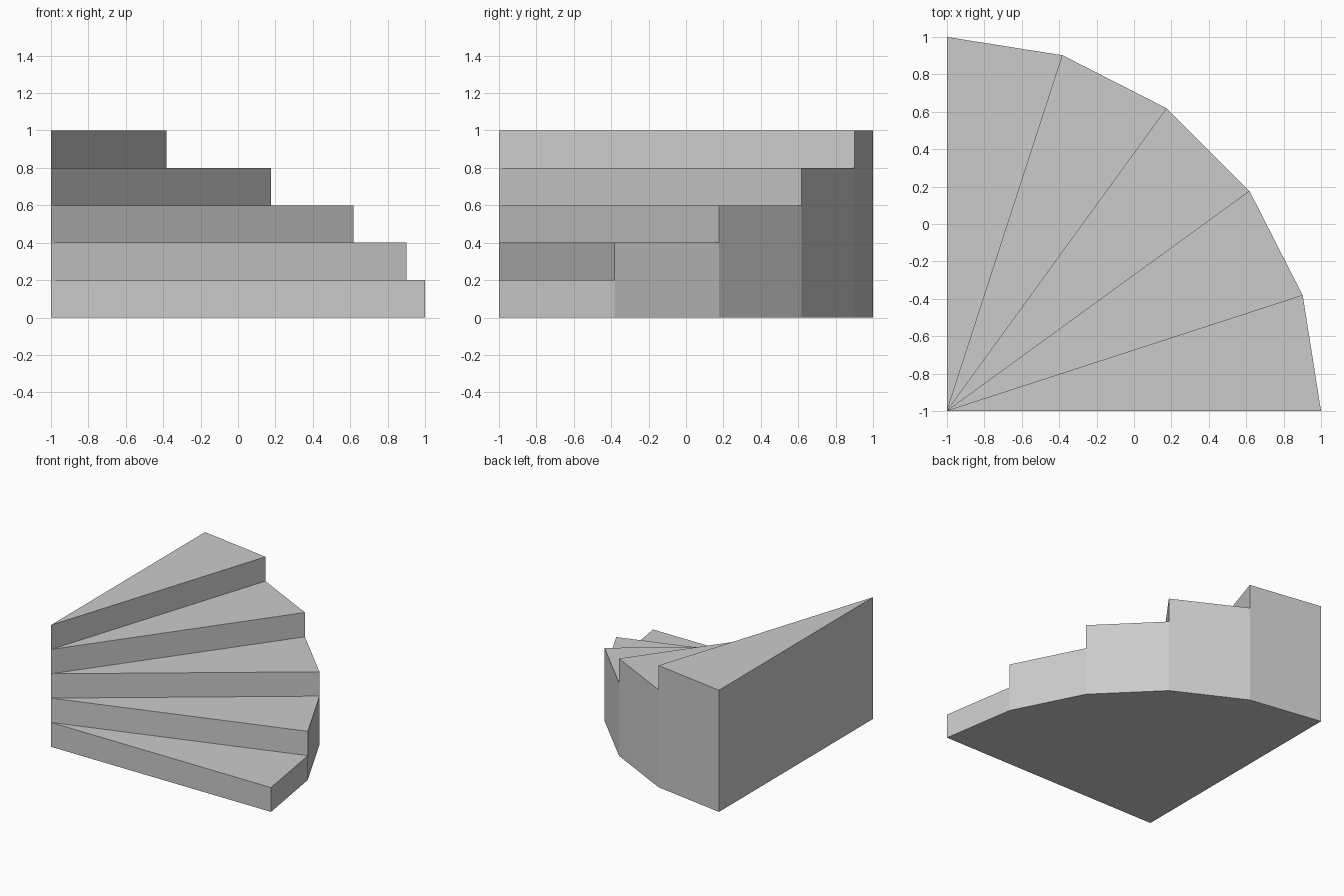
import bpy
import bmesh
from math import cos, sin, pi

cube = bpy.data.objects.get("Cube")
if cube:
    bpy.data.objects.remove(cube)

STEPS = 5
RADIUS = 2.0
RISE = 0.2

# Plain grey finish
grey = bpy.data.materials.new("light_grey")
grey.use_nodes = True
colour = (0.6, 0.6, 0.6, 1)
grey.diffuse_color = colour
grey.node_tree.nodes["Principled BSDF"].inputs["Base Color"].default_value = colour

bm = bmesh.new()


def rim(i, level):
    """Point on the outer edge at step division i, at a given step level."""
    a = i * pi / 2 / STEPS
    return (RADIUS * cos(a) - 1, RADIUS * sin(a) - 1, level * RISE)


def hub(level):
    """Point on the inner corner where all the steps meet."""
    return (-1, -1, level * RISE)


def face(*points):
    bm.faces.new([bm.verts.new(p) for p in points])


for i in range(STEPS):
    top = i + 1
    # Riser
    face(hub(i), rim(i, i), rim(i, top), hub(top))
    # Tread
    face(hub(top), rim(i, top), rim(i + 1, top))
    # Outer wall, sharing the corner of the step below
    wall = [rim(i, 0), rim(i + 1, 0), rim(i + 1, top), rim(i, top)]
    if i:
        wall.append(rim(i, i))
    face(*wall)

# Tall end wall and underside
face(rim(STEPS, 0), *[hub(k) for k in range(STEPS + 1)], rim(STEPS, STEPS))
face(hub(0), *[rim(i, 0) for i in range(STEPS, -1, -1)])

bmesh.ops.remove_doubles(bm, verts=bm.verts, dist=0.0001)
bmesh.ops.recalc_face_normals(bm, faces=bm.faces)

mesh = bpy.data.meshes.new("winder_steps")
bm.to_mesh(mesh)
bm.free()
mesh.materials.append(grey)
steps = bpy.data.objects.new("winder_steps", mesh)
bpy.context.collection.objects.link(steps)
